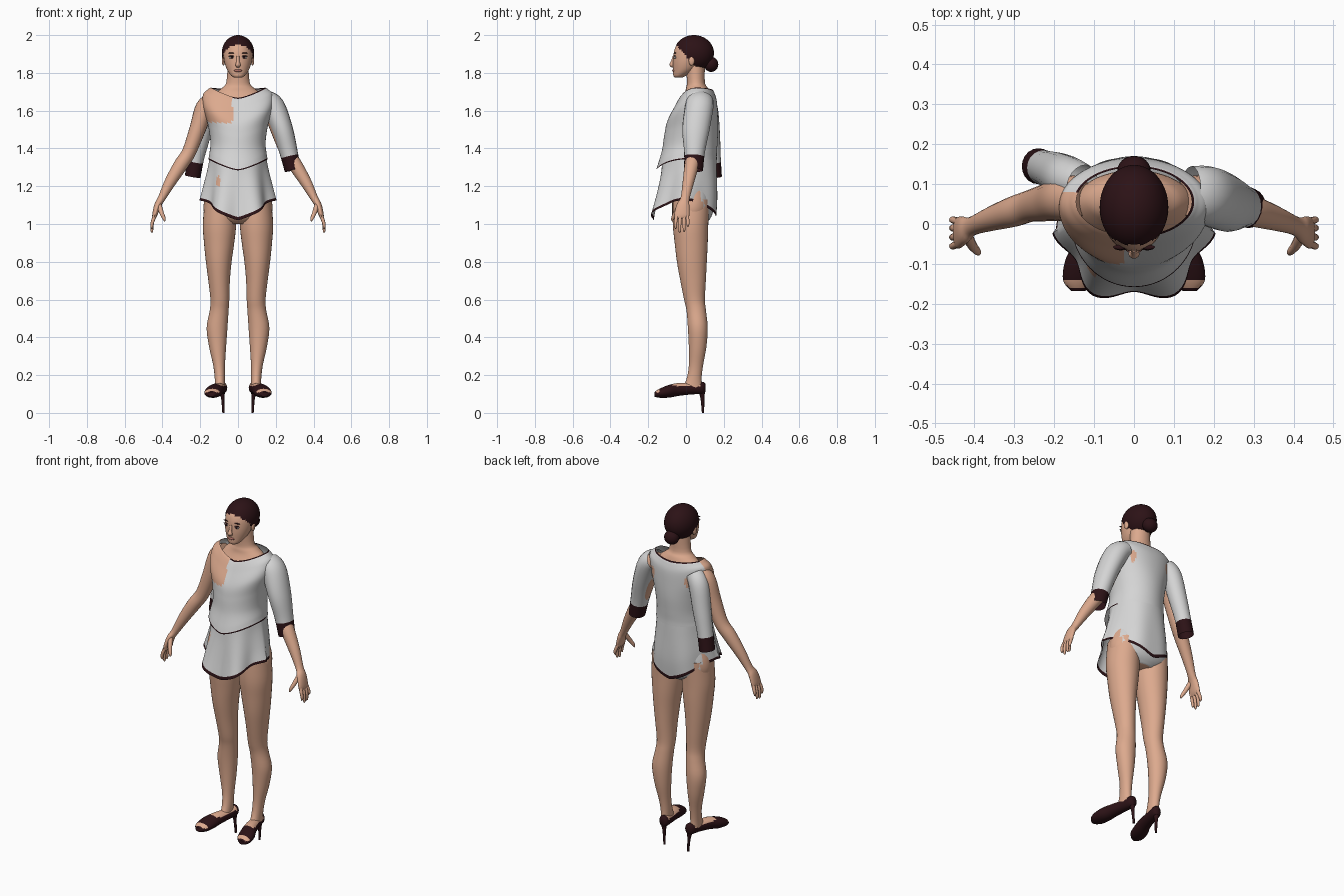
import bpy, bmesh, math
from mathutils import Vector

old = bpy.data.objects.get("Cube")
if old:
    bpy.data.objects.remove(old)


def material(name, rgb):
    m = bpy.data.materials.new(name)
    m.use_nodes = True
    m.diffuse_color = (*rgb, 1)
    m.node_tree.nodes["Principled BSDF"].inputs["Base Color"].default_value = (*rgb, 1)
    return m


SKIN = material("skin", (.72, .40, .27))
CLOTH = material("pale_cloth", (.66, .66, .66))
DARK = material("dark_maroon", (.025, .006, .008))
LIP = material("lip_rose", (.42, .16, .13))
WHITE = material("eye_white", (.7, .66, .62))


def finish(name, bm, mats):
    bmesh.ops.recalc_face_normals(bm, faces=bm.faces)
    me = bpy.data.meshes.new(name)
    bm.to_mesh(me)
    bm.free()
    for m in mats:
        me.materials.append(m)
    ob = bpy.data.objects.new(name, me)
    bpy.context.collection.objects.link(ob)
    bpy.ops.object.select_all(action='DESELECT')
    ob.select_set(True)
    bpy.context.view_layer.objects.active = ob
    bpy.ops.object.shade_smooth_by_angle(angle=math.radians(50))
    return ob


def smooth_rows(rows, sub):
    """Catmull-Rom interpolation of parameter rows."""
    out, n = [], len(rows)
    for i in range(n - 1):
        quad = [rows[max(i - 1, 0)], rows[i], rows[i + 1], rows[min(i + 2, n - 1)]]
        for k in range(sub):
            t = k / sub
            out.append([b + .5 * t * (c - a + t * (2*a - 5*b + 4*c - d + t * (3*(b - c) + d - a)))
                        for a, b, c, d in zip(*quad)])
    return out + [list(rows[-1])]


def skin_rings(name, rings, mats, rule=None, caps=True):
    """Bridge rings of points; rule(centre, v) picks the material slot."""
    bm = bmesh.new()
    vs = [[bm.verts.new(p) for p in r] for r in rings]
    n = len(rings[0])
    for i in range(len(vs) - 1):
        for j in range(n):
            k = (j + 1) % n
            f = bm.faces.new((vs[i][j], vs[i][k], vs[i + 1][k], vs[i + 1][j]))
            if rule:
                f.material_index = rule(f.calc_center_median(), (i + .5) / (len(vs) - 1))
    if caps:
        bm.faces.new(vs[0])
        bm.faces.new(vs[-1])
    return finish(name, bm, mats)


def shell(name, rows, mats, rule=None, caps=True, seg=48, sub=4, pleat=None):
    """Rows: centre x, half width, front y, back y, side z, front z, back z."""
    rings = []
    fine = smooth_rows(rows, sub)
    for i, (cx, hx, yf, yb, zs, zf, zb) in enumerate(fine):
        ring = []
        for j in range(seg):
            a = 2 * math.pi * j / seg
            c, s = math.cos(a), math.sin(a)
            k = 1 + (pleat(a, i / (len(fine) - 1)) if pleat else 0)
            w = abs(c) ** 1.4
            ring.append((cx + hx * c * k, (yf + yb) / 2 + (yb - yf) / 2 * s * k,
                         zs * w + (zf if s < 0 else zb) * (1 - w)))
        rings.append(ring)
    return skin_rings(name, rings, mats, rule, caps)


def flat(z, cx, hx, yf, yb):
    return (cx, hx, yf, yb, z, z, z)


def tube(name, pts, mats, rule=None, caps=True, seg=20, sub=5):
    """Points: x, y, z, radius across, radius along y."""
    fine = smooth_rows(pts, sub)
    pos = [Vector(p[:3]) for p in fine]
    rings = []
    for i, p in enumerate(fine):
        t = (pos[min(i + 1, len(pos) - 1)] - pos[max(i - 1, 0)]).normalized()
        u = t.cross(Vector((0, 1, 0))).normalized()
        w = u.cross(t)
        rings.append([pos[i] + u * p[3] * math.cos(2*math.pi*j/seg) + w * p[4] * math.sin(2*math.pi*j/seg)
                      for j in range(seg)])
    return skin_rings(name, rings, mats, rule, caps)


def ball(name, loc, size, mat, keep=None, seg=24):
    bm = bmesh.new()
    bmesh.ops.create_uvsphere(bm, u_segments=seg, v_segments=seg // 2, radius=1)
    for v in bm.verts:
        v.co = Vector(loc) + Vector(a * b for a, b in zip(v.co, size))
    if keep:
        bad = [f for f in bm.faces if not keep(f.calc_center_median())]
        bmesh.ops.delete(bm, geom=bad, context='FACES')
    return finish(name, bm, [mat])


# Body under the clothes, with pale briefs at the back
shell("body", [flat(*r) for r in (
    (1.0, 0, .09, -.03, .1), (1.04, 0, .17, -.07, .135), (1.12, 0, .18, -.075, .148),
    (1.25, 0, .145, -.07, .13), (1.4, 0, .12, -.05, .11), (1.55, 0, .14, -.07, .13),
    (1.63, 0, .15, -.04, .135), (1.69, 0, .12, -.008, .125), (1.72, 0, .085, .0, .115),
    (1.75, 0, .062, .005, .1), (1.84, 0, .055, .0, .1))],
    [SKIN, CLOTH], lambda c, v: int(c.z < 1.2 and c.y > .05 and abs(c.x) < .16))

# Blouse: bare right shoulder, dark neck edge and dark front hem


def blouse_rule(c, v):
    if c.x < -.03 and c.y < .08 and c.z > 1.535 + .04 * max(0, -.07 - c.x):
        return 1
    if v < .07 or (v > .94 and c.y < .04):
        return 2
    for px in (-.11, .12):
        if c.y > .1 and ((c.x - px) / .014) ** 2 + ((c.z - 1.61) / .035) ** 2 < 1:
            return 1
    return 0


shell("blouse", [
    (0, .145, -.03, .142, 1.722, 1.668, 1.71), (0, .16, -.042, .152, 1.712, 1.652, 1.69),
    (0, .185, -.062, .163, 1.685, 1.615, 1.65), (0, .185, -.1, .168, 1.62, 1.54, 1.58),
    (0, .158, -.115, .17, 1.52, 1.47, 1.5), (0, .146, -.127, .166, 1.43, 1.39, 1.42),
    (0, .152, -.15, .163, 1.37, 1.312, 1.37), (0, .157, -.158, .163, 1.342, 1.284, 1.34)],
    [CLOTH, SKIN, DARK], blouse_rule, caps=False, seg=96, sub=8)


# Pleated skirt with pointed, dark-edged hem
def pleats(a, v):
    return (.1 if math.sin(a) < 0 else .04) * v * -math.cos(6 * (a + math.pi / 2))


def skirt_rule(c, v):
    if v > .91:
        return 2
    return int(c.y < .05 and ((c.x + .105) / .013) ** 2 + ((c.z - 1.225) / .03) ** 2 < 1)


shell("skirt", [
    (0, .145, -.125, .16, 1.38, 1.34, 1.38), (0, .155, -.14, .165, 1.3, 1.24, 1.27),
    (0, .174, -.165, .17, 1.2, 1.12, 1.13), (0, .188, -.188, .165, 1.125, 1.02, 1.02)],
    [CLOTH, SKIN, DARK], skirt_rule, caps=False, seg=96, sub=8, pleat=pleats)

# Worn left sleeve and loose right sleeve hanging behind the arm
tube("left_sleeve", [(.14, .075, 1.655, .055, .07), (.185, .07, 1.62, .063, .075),
                     (.235, .052, 1.5, .056, .072), (.268, .045, 1.38, .048, .055),
                     (.29, .04, 1.285, .043, .05)],
     [CLOTH, DARK], lambda c, v: int(v > .79), caps=False)
tube("right_loose_sleeve", [(-.13, .1, 1.65, .05, .05), (-.165, .115, 1.6, .055, .055),
                            (-.195, .13, 1.47, .05, .05), (-.222, .14, 1.35, .043, .044),
                            (-.24, .145, 1.25, .042, .045)],
     [CLOTH, DARK], lambda c, v: int(v > .79), caps=False)

for side, s in (("left", 1), ("right", -1)):
    # Arm, palm and fingers
    tube(side + "_arm", [(s * x, y, z, a, b) for x, y, z, a, b in (
        (.13, .07, 1.65, .045, .05), (.175, .065, 1.615, .05, .056), (.215, .055, 1.5, .043, .048),
        (.26, .045, 1.38, .037, .04), (.305, .03, 1.31, .037, .038), (.36, .012, 1.22, .03, .03),
        (.405, -.005, 1.135, .02, .024), (.425, -.015, 1.1, .018, .034),
        (.44, -.022, 1.05, .014, .04), (.445, -.022, 1.03, .008, .034))], [SKIN])
    for name, y, tip in (("index", -.055, .975), ("middle", -.033, .955),
                         ("ring", -.01, .96), ("little", .01, .985)):
        tube(side + "_" + name + "_finger",
             [(s * .438, y * .8 - .003, 1.05, .01, .01), (s * .453, y, 1.01, .009, .009),
              (s * .456, y, tip + .01, .007, .007), (s * .453, y, tip, .003, .003)],
             [SKIN], seg=10, sub=3)
    tube(side + "_thumb", [(s * .418, -.03, 1.1, .014, .014), (s * .405, -.055, 1.06, .012, .012),
                           (s * .392, -.07, 1.03, .009, .009), (s * .388, -.074, 1.015, .003, .003)],
         [SKIN], seg=10, sub=3)

    # Leg
    shell(side + "_leg", [flat(z, s * cx, hx, yf, yb) for z, cx, hx, yf, yb in (
        (1.13, .095, .08, -.07, .125), (1.0, .098, .088, -.07, .118), (.9, .1, .08, -.06, .115),
        (.8, .102, .068, -.048, .11), (.7, .1, .057, -.03, .105), (.6, .096, .05, -.01, .1),
        (.54, .1, .05, .003, .106), (.45, .111, .055, .01, .115), (.35, .108, .045, .015, .108),
        (.25, .1, .031, .015, .09), (.18, .096, .027, .003, .082), (.13, .096, .026, -.02, .085))],
        [SKIN], seg=32)

    # Open-toed shoe with bare instep, built along its length
    rows = smooth_rows([(.102, .084, .014, .11, .155), (.085, .085, .028, .1, .165),
                        (.03, .094, .032, .098, .158), (-.04, .11, .038, .09, .158),
                        (-.09, .126, .046, .081, .148), (-.14, .136, .042, .08, .128),
                        (-.168, .14, .018, .086, .11)], 5)
    rings = [[(s * (cx + w * math.cos(a)), y, (lo + hi) / 2 + (hi - lo) / 2 * math.sin(a))
              for a in (2 * math.pi * j / 24 for j in range(24))] for y, cx, w, lo, hi in rows]
    skin_rings(side + "_shoe", rings, [DARK, SKIN], lambda c, v: int(
        (-.075 < c.y < .075 and c.z > .143) or (-.162 < c.y < -.14 and c.z > .108)))
    tube(side + "_heel_spike", [(s * .085, .082, .125, .02, .02), (s * .081, .087, .08, .009, .011),
                                (s * .077, .09, 0, .006, .006)], [DARK], seg=12)

    # Ear, eye and brow
    ball(side + "_ear", (s * .077, .03, 1.865), (.009, .016, .027), SKIN, seg=12)
    ball(side + "_eye", (s * .033, -.058, 1.882), (.015, .007, .007), WHITE, seg=16)
    ball(side + "_iris", (s * .033, -.063, 1.882), (.007, .004, .0065), DARK, seg=12)
    ball(side + "_upper_lid", (s * .034, -.06, 1.889), (.017, .006, .0025), DARK, seg=12)
    ball(side + "_brow", (s * .035, -.058, 1.905), (.018, .006, .0025), DARK, seg=12)

# Head
shell("head", [flat(z, 0, hx, yf, yb) for z, hx, yf, yb in (
    (1.775, .02, -.058, -.02), (1.785, .036, -.067, .0), (1.815, .057, -.068, .05),
    (1.85, .07, -.069, .08), (1.885, .076, -.067, .1), (1.92, .077, -.062, .12),
    (1.95, .068, -.046, .11), (1.985, .035, -.0, .08))], [SKIN], seg=36)
tube("nose", [(0, -.064, 1.89, .007, .006), (0, -.072, 1.86, .009, .008),
              (0, -.075, 1.843, .014, .012), (0, -.066, 1.832, .009, .006)], [SKIN], seg=12)
ball("lips", (0, -.064, 1.812), (.021, .009, .008), LIP, seg=16)

# Swept-back hair and bun
ball("hair", (0, .042, 1.905), (.086, .106, .095), DARK,
     lambda c: c.z > 1.95 or c.y > -.055 + (1.95 - c.z) * .9, seg=64)
ball("hair_bun", (0, .133, 1.845), (.042, .038, .04), DARK)
